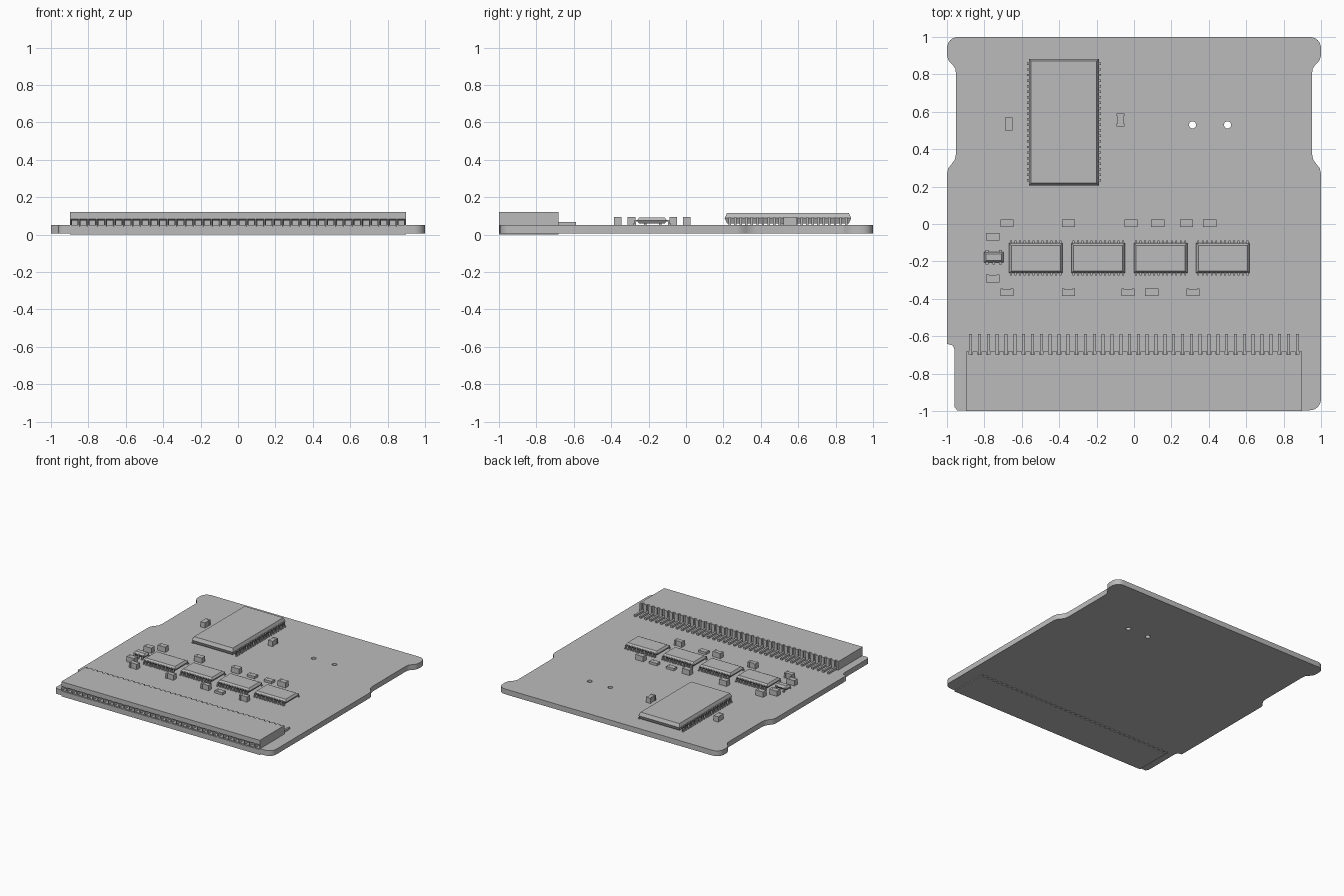
import bpy, bmesh, math
from mathutils import Matrix, Vector

if "Cube" in bpy.data.objects:
    bpy.data.objects.remove(bpy.data.objects["Cube"])

grey = bpy.data.materials.new("plain_grey")
grey.use_nodes = True
COLOUR = (0.5, 0.5, 0.5, 1)
grey.diffuse_color = COLOUR
grey.node_tree.nodes["Principled BSDF"].inputs["Base Color"].default_value = COLOUR

BOARD_TOP, BOARD_BOTTOM = 0.05, 0.007


def finish(name, bm):
    bmesh.ops.recalc_face_normals(bm, faces=bm.faces)
    mesh = bpy.data.meshes.new(name)
    bm.to_mesh(mesh)
    bm.free()
    mesh.materials.append(grey)
    obj = bpy.data.objects.new(name, mesh)
    bpy.context.collection.objects.link(obj)
    return obj


def box(bm, x, y, z, top_scale=(1, 1)):
    """Add a box given (min, max) per axis; its top can be tapered."""
    mid = Vector([sum(r) / 2 for r in (x, y, z)])
    size = [r[1] - r[0] for r in (x, y, z)]
    verts = bmesh.ops.create_cube(bm, size=1)["verts"]
    for v in verts:
        sx, sy = top_scale if v.co.z > 0 else (1, 1)
        v.co = mid + Vector((v.co.x * size[0] * sx, v.co.y * size[1] * sy, v.co.z * size[2]))


def around(c, half):
    return (c - half, c + half)


def arc(cx, cy, r, start, end, n=6):
    angles = [math.radians(start + (end - start) * i / n) for i in range(n + 1)]
    return [(cx + r * math.cos(a), cy + r * math.sin(a)) for a in angles]


# Circuit board: outline with waisted sides and two drilled holes
side = arc(0.94, 0.94, 0.06, 90, 0) + [
    (1, 0.9), (0.99, 0.872), (0.968, 0.85), (0.955, 0.83), (0.952, 0.805),
    (0.952, 0.375), (0.958, 0.345), (0.975, 0.32), (0.993, 0.298), (1, 0.27)]
right = side + arc(0.94, -0.936, 0.06, 0, -90)
left = [(-0.945, -0.996), (-0.96, -0.98), (-0.96, -0.67), (-0.968, -0.65), (-1, -0.64)]
left += [(-x, y) for x, y in reversed(side)]
curve = bpy.data.curves.new("board_outline", "CURVE")
curve.dimensions = "2D"
curve.fill_mode = "BOTH"
curve.extrude = (BOARD_TOP - BOARD_BOTTOM) / 2
for points in (right + left, arc(0.313, 0.53, 0.019, 0, 345, 23), arc(0.5, 0.53, 0.019, 0, 345, 23)):
    spline = curve.splines.new("POLY")
    spline.points.add(len(points) - 1)
    for p, (x, y) in zip(spline.points, points):
        p.co = (x, y, 0, 1)
    spline.use_cyclic_u = True
outline = bpy.data.objects.new("outline", curve)
bpy.context.collection.objects.link(outline)
bpy.context.view_layer.update()
mesh = bpy.data.meshes.new_from_object(outline.evaluated_get(bpy.context.evaluated_depsgraph_get()))
bpy.data.objects.remove(outline)
bm = bmesh.new()
bm.from_mesh(mesh)
bpy.data.meshes.remove(mesh)
bmesh.ops.remove_doubles(bm, verts=bm.verts, dist=0.0001)
bmesh.ops.translate(bm, verts=bm.verts, vec=(0, 0, (BOARD_TOP + BOARD_BOTTOM) / 2))
finish("circuit_board", bm)

# Edge connector: block with a row of funnel sockets across the front
PINS, HALF, PITCH = 38, 0.897, 0.0472
pin_x = [(i - (PINS - 1) / 2) * PITCH for i in range(PINS)]
columns = [-HALF + 2 * HALF * i / PINS for i in range(PINS + 1)]
rows = [0, 0.04, 0.085, 0.12]
bm = bmesh.new()
grid = [[bm.verts.new((x, -1, z)) for z in rows] for x in columns]
front, sockets = [], []
for a, b in zip(grid, grid[1:]):
    for k in range(3):
        f = bm.faces.new((a[k], b[k], b[k + 1], a[k + 1]))
        front.append(f)
        if k == 1:
            sockets.append(f)
bm.normal_update()
back = bmesh.ops.extrude_face_region(bm, geom=front, use_keep_orig=True)["geom"]
for v in back:
    if isinstance(v, bmesh.types.BMVert):
        v.co.y = -0.698
bmesh.ops.recalc_face_normals(bm, faces=bm.faces)
for thickness, depth in ((0.004, 0), (0.008, -0.02), (0.0005, -0.15)):
    bmesh.ops.inset_individual(bm, faces=sockets, thickness=thickness, depth=depth)
# Ribs between the pin slots at the back
edges = [-HALF] + [x + s * 0.01 for x in pin_x for s in (-1, 1)] + [HALF]
for x0, x1 in zip(edges[::2], edges[1::2]):
    box(bm, (x0, x1), (-0.7, -0.683), (0, 0.12))
finish("edge_connector", bm)

# Connector pins: a riser in each slot and a foot on the board
bm = bmesh.new()
for x in pin_x:
    box(bm, around(x, 0.008), (-0.7, -0.588), (BOARD_TOP - 0.005, 0.066))
finish("connector_pins", bm)


def chip(name, cx, cy, hx, hy, z0, z1, legs_a, legs_b, pitch, reach, leg_w, turned=False):
    """Moulded chip with legs on both long sides; turned puts them on the x sides."""
    bm = bmesh.new()
    mid = z0 + (z1 - z0) * 0.5
    inner = (1 - 0.012 / hx, 1 - 0.012 / hy)
    box(bm, around(0, hx), around(0, hy), (mid, z1), inner)
    box(bm, around(0, hx), around(0, hy), (mid, 2 * mid - z0), inner)
    for v in list(bm.verts)[8:]:  # flip the second half downwards
        v.co.z = 2 * mid - v.co.z
    for sign, positions in ((-1, legs_a), (1, legs_b)):
        for p in positions:
            edge, p = (hx if turned else hy), p * pitch
            for out0, out1, za, zb in ((-0.01, reach * 0.5, mid - 0.004, mid + 0.004),
                                       (reach * 0.3, reach * 0.6, BOARD_TOP, mid + 0.004),
                                       (reach * 0.3, reach, BOARD_TOP, BOARD_TOP + 0.008)):
                span = tuple(sorted((sign * (edge + out0), sign * (edge + out1))))
                width = around(p, leg_w / 2)
                box(bm, *((span, width) if turned else (width, span)), (za, zb))
    bmesh.ops.translate(bm, verts=bm.verts, vec=(cx, cy, 0))
    finish(name, bm)


def row(n):
    return [i - (n - 1) / 2 for i in range(n)]


chip("memory_chip", -0.375, 0.545, 0.187, 0.338, 0.06, 0.115, row(22), row(22), 0.0296, 0.018, 0.013, True)
for i in range(4):
    chip(f"logic_chip_{i + 1}", -0.525 + i * 0.3335, -0.182, 0.143, 0.08, 0.058, 0.092,
         row(12), row(12), 0.024, 0.022, 0.01)
chip("regulator", -0.75, -0.178, 0.053, 0.029, 0.058, 0.092, row(3), (-1, 1), 0.036, 0.017, 0.014)


def small_part(name, x, y, height=0.043, pinched=False, upright=False):
    """Surface-mount part: a body between two end terminals."""
    bm = bmesh.new()
    top = BOARD_TOP + height
    for s in (-1, 1):
        box(bm, around(s * 0.028, 0.007), around(0, 0.021), (BOARD_TOP, top))
    slim = 0.016 if pinched else 0.0205
    box(bm, around(0, 0.022), around(0, slim), (BOARD_TOP, top - 0.001))
    turn = Matrix.Rotation(math.pi / 2 if upright else 0, 4, "Z")
    bm.transform(Matrix.Translation((x, y, 0)) @ turn)
    finish(name, bm)


# Scattered capacitors and flat resistors
for i, x in enumerate((-0.68, -0.35, -0.015, 0.405)):
    small_part(f"upper_capacitor_{i + 1}", x, 0.004)
for i, x in enumerate((-0.68, -0.35, -0.032, 0.315)):
    small_part(f"lower_capacitor_{i + 1}", x, -0.365, pinched=True)
for i, (x, y) in enumerate(((0.127, 0.004), (0.28, 0.004), (0.095, -0.365))):
    small_part(f"resistor_{i + 1}", x, y, height=0.02)
for i, y in enumerate((-0.068, -0.292)):
    small_part(f"regulator_capacitor_{i + 1}", -0.755, y)
small_part("memory_capacitor_right", -0.67, 0.535, upright=True)
small_part("memory_capacitor_left", -0.073, 0.557, pinched=True, upright=True)
